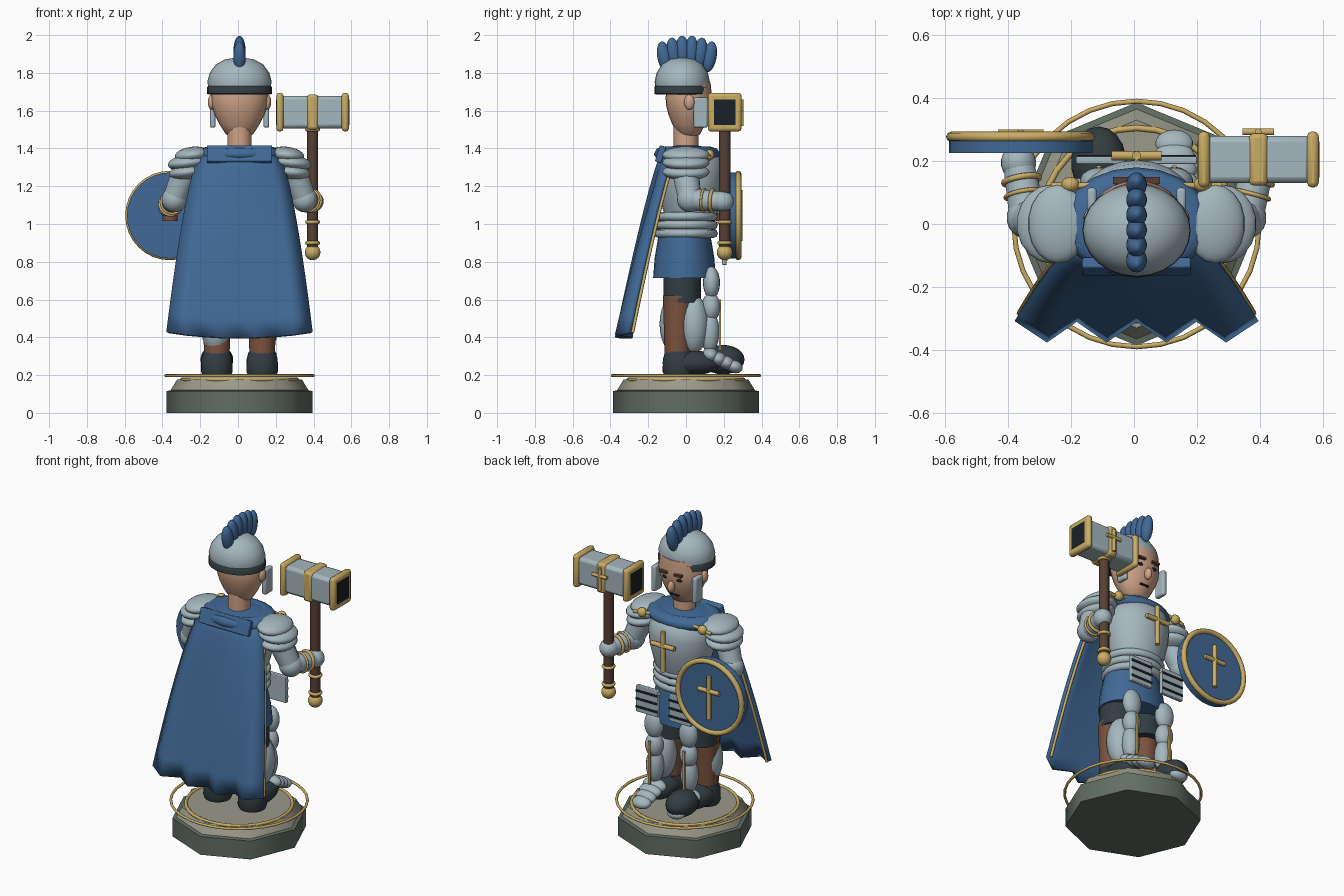
import bpy, bmesh, math
from mathutils import Vector

cube = bpy.data.objects.get("Cube")
if cube:
    bpy.data.objects.remove(cube)


def material(name, *rgb):
    m = bpy.data.materials.new(name)
    m.use_nodes = True
    m.diffuse_color = (*rgb, 1)
    m.node_tree.nodes["Principled BSDF"].inputs["Base Color"].default_value = (*rgb, 1)
    return m


STEEL = material("steel", .375, .475, .52)
BLUE = material("blue cloth", .052, .142, .305)
GOLD = material("gold", .60, .42, .13)
SKIN = material("skin", .63, .37, .245)
WOOD = material("dark wood", .10, .05, .033)
LEATHER = material("brown leather", .20, .085, .05)
DARK = material("dark boots", .032, .048, .054)
STONE = material("green stone", .12, .155, .125)
SAND = material("sand stone", .32, .32, .255)
BLACK = material("black", .01, .015, .02)
parts = []
MID = .008  # the figure's centre line


def done(name, mat, obj=None):
    obj = obj or bpy.context.object
    obj.name = name
    obj.location.x += MID
    obj.data.materials.append(mat)
    parts.append(obj)
    return obj


def ball(name, mat, loc, size, rot=(0, 0, 0)):
    bpy.ops.mesh.primitive_uv_sphere_add(segments=18, ring_count=12, location=loc, rotation=rot)
    bpy.context.object.scale = size
    return done(name, mat)


def box(name, mat, loc, size, bevel=0, rot=(0, 0, 0)):
    bpy.ops.mesh.primitive_cube_add(size=1, location=loc, rotation=rot)
    obj = bpy.context.object
    obj.scale = size
    bpy.ops.object.transform_apply(location=False, rotation=False, scale=True)
    if bevel:
        mod = obj.modifiers.new("soft edges", "BEVEL")
        mod.width, mod.segments = bevel, 2
    return done(name, mat)


def rod(name, mat, a, b, r1, r2=None, sides=14):
    a, b = Vector(a), Vector(b)
    bpy.ops.mesh.primitive_cone_add(vertices=sides, radius1=r1, radius2=r1 if r2 is None else r2,
                                    depth=(b - a).length, location=(a + b) / 2,
                                    rotation=(b - a).to_track_quat("Z", "Y").to_euler())
    return done(name, mat)


def ring(name, mat, loc, major, minor, axis=(0, 0, 1), scale=(1, 1, 1), sides=32):
    bpy.ops.mesh.primitive_torus_add(major_segments=sides, minor_segments=8, location=loc,
                                     major_radius=major, minor_radius=minor,
                                     rotation=Vector(axis).to_track_quat("Z", "Y").to_euler())
    bpy.context.object.scale = scale
    return done(name, mat)


def from_bmesh(name, mat, bm, loc=(0, 0, 0)):
    mesh = bpy.data.meshes.new(name)
    bm.to_mesh(mesh)
    bm.free()
    obj = bpy.data.objects.new(name, mesh)
    obj.location = loc
    bpy.context.collection.objects.link(obj)
    return done(name, mat, obj)


def lathe(name, mat, profile, sx=1, sy=1, loc=(0, 0, 0), sides=24):
    """Spin a (radius, height) profile around z; sides are stretched by sx, sy."""
    bm = bmesh.new()
    loops = [[bm.verts.new((sx * r * math.cos(2 * math.pi * i / sides),
                            sy * r * math.sin(2 * math.pi * i / sides), z))
              for i in range(sides)] for r, z in profile]
    for low, high in zip(loops, loops[1:]):
        for i in range(sides):
            j = (i + 1) % sides
            bm.faces.new((low[i], low[j], high[j], high[i]))
    bm.faces.new(loops[0][::-1])
    bm.faces.new(loops[-1])
    return from_bmesh(name, mat, bm, loc)


def cross(name, x, y, z, height, half, r):
    rod(name + "_upright", GOLD, (x, y, z - height * .65), (x, y, z + height * .35), r, sides=8)
    rod(name + "_bar", GOLD, (x - half, y, z), (x + half, y, z), r, sides=8)


# Plinth
lathe("plinth", STONE, [(.386, 0), (.386, .115), (.365, .12)], sides=8)
lathe("plinth_top", SAND, [(.365, .12), (.33, .178)], sides=8)
ring("inner_rim", GOLD, (0, 0, .177), .305, .01)
ring("outer_hoop", GOLD, (0, 0, .197), .39, .008)

# Legs
for side, x, guard_y in (("left", .12, .04), ("right", -.12, -.06)):
    ball(side + "_boot", DARK, (x, .03, .265), (.083, .155, .066))
    lathe(side + "_heel", DARK, [(.076, .2), (.084, .22), (.082, .285), (.07, .325)],
          loc=(x, -.04, 0))
    rod(side + "_leg", LEATHER, (x, -.045, .29), (x, -.04, .62), .068, .082)
    rod(side + "_shorts", DARK, (x * .85, -.02, .585), (x * .85, -.02, .76), .1)
    ball(side + "_calf_guard", STEEL, (x * 1.05, guard_y, .47), (.082, .08, .155))
    ball(side + "_thigh_plate", STEEL, (x, .135, .69), (.06, .045, .085))
    ball(side + "_knee", STEEL, (x, .132, .56), (.055, .05, .075))
    ball(side + "_shin", STEEL, (x, .125, .43), (.052, .052, .11))
    box(side + "_shin_strip", GOLD, (x, .18, .465), (.014, .012, .27))
    for i in range(4):
        ball(side + "_toe_plate", STEEL, (x, .13 + .042 * i, .305 - .02 * i),
             (.078 - .006 * i, .045, .04 - .002 * i), (-.35, 0, 0))
    # Skirt plates with dark slits
    box(side + "_tasset", STEEL, (x * .95, .203, .865), (.155, .024, .165), .004)
    for i in range(3):
        box(side + "_tasset_slit", BLACK, (x * .95, .2145, .915 - .05 * i), (.15, .008, .014))
    ball(side + "_tasset_stud", GOLD, (x * .35, .2, .925), (.012, .012, .012))

# Rounded toe on the boot that steps forward
ball("right_toe", DARK, (-.12, .195, .282), (.088, .115, .078))

# Body
lathe("skirt", BLUE, [(.21, .715), (.2, .82), (.17, .96)], 1, .79, (0, -.008, 0))
rod("waist", BLACK, (0, 0, .93), (0, 0, 1.06), .155)
for z in (.95, .995, 1.04):
    ring("waist_band", STEEL, (0, 0, z), .145, .024, scale=(1.12, 1, 1))
lathe("breastplate", STEEL, [(.14, 1.02), (.165, 1.08), (.19, 1.18), (.198, 1.27),
                             (.185, 1.34), (.14, 1.38), (.06, 1.39)], 1.02, .9, (0, .025, 0))
cross("chest_cross", 0, .217, 1.245, .25, .08, .015)
ring("scarf", BLUE, (0, .005, 1.37), .125, .05, scale=(1.35, 1, .8), sides=20)
lathe("collar", BLUE, [(.15, 1.34), (.13, 1.4), (.06, 1.415)], 1.35, 1, (0, .005, 0))
rod("neck", SKIN, (0, 0, 1.36), (0, 0, 1.54), .065)

# Head and face
lathe("head", SKIN, [(.035, 1.455), (.072, 1.475), (.105, 1.525), (.132, 1.58), (.147, 1.63),
                     (.15, 1.67), (.14, 1.75)], 1, .82, (0, .015, 0))
ball("nose", SKIN, (0, .135, 1.585), (.02, .026, .036))
box("mouth", BLACK, (0, .1, 1.525), (.06, .015, .009))
for s in (-1, 1):
    ball("ear", SKIN, (s * .148, .018, 1.645), (.02, .028, .04))
    ball("eye", BLACK, (s * .05, .127, 1.635), (.018, .01, .01))
    box("eyebrow", WOOD, (s * .05, .138, 1.67), (.05, .022, .013))
    box("cheek_guard", STEEL, (s * .142, .078, 1.59), (.03, .075, .16), .01)

# Helmet and feather crest
lathe("helmet_band", DARK, [(.16, 1.685), (.172, 1.69), (.172, 1.725), (.16, 1.735)],
      1, .86, (0, -.02, 0))
lathe("helmet", STEEL, [(.165, 1.72), (.17, 1.755), (.158, 1.8), (.125, 1.845),
                        (.075, 1.872), (.01, 1.882)], 1, .86, (0, -.02, 0))
for i in range(6):
    t = (i - 2.5) / 2.5
    ball("crest_feather", BLUE, (0, .005 + .12 * t, 1.915 - .03 * t * t),
         (.033, .037, .083), (-.18 * t, 0, 0))

# Arms and shoulders
for side, s, hand in (("left", 1, Vector((.39, .195, 1.12))),
                      ("right", -1, Vector((-.375, .195, 1.09)))):
    elbow = Vector((s * .345, .02, 1.13))
    rod(side + "_upper_arm", STEEL, (s * .27, -.01, 1.32), elbow, .075, .062)
    ball(side + "_elbow", STEEL, elbow, (.068, .068, .068))
    rod(side + "_forearm", STEEL, elbow, hand, .06, .05)
    ball(side + "_hand", STEEL, hand, (.056, .058, .056))
    ring(side + "_wrist_band", GOLD, elbow.lerp(hand, .68), .056, .01, hand - elbow)
    ring(side + "_forearm_band", GOLD, elbow.lerp(hand, .42), .059, .007, hand - elbow)
    for dx, z, w in ((.25, 1.365, .095), (.27, 1.325, .112), (.275, 1.275, .1)):
        ball(side + "_pauldron", STEEL, (s * dx, 0, z), (w, .125, .044), (0, s * .12, 0))
    ball(side + "_clasp", GOLD, (s * .21, .125, 1.365), (.029, .025, .029))
    rod(side + "_clasp_bar", GOLD, (s * .15, .122, 1.375), (s * .27, .122, 1.355), .01, sides=8)

# War hammer
hx, hy = .387, .205
rod("hammer_handle", WOOD, (hx, hy, .86), (hx, hy, 1.53), .03)
ball("hammer_pommel", GOLD, (hx, hy, .85), (.042, .042, .042))
for z in (.9, 1.01, 1.5):
    ring("handle_ring", GOLD, (hx, hy, z), .03, .01)
box("hammer_head", STEEL, (hx, hy, 1.592), (.34, .15, .172), .02)
box("hammer_band", GOLD, (hx, hy, 1.592), (.06, .166, .188), .015)
for s in (-1, 1):
    box("hammer_collar", GOLD, (hx + s * .173, hy, 1.592), (.038, .178, .205), .016)
    box("hammer_face", BLACK, (hx + s * .186, hy, 1.592), (.016, .115, .135))
cross("hammer_cross", hx, hy + .088, 1.61, .14, .05, .011)

# Shield
sx, sz = -.368, 1.045
rod("shield", BLUE, (sx, .225, sz), (sx, .278, sz), .228, sides=32)
ring("shield_rim", GOLD, (sx, .277, sz), .221, .016, (0, 1, 0))
cross("shield_cross", sx, .286, sz + .04, .27, .072, .014)
rod("shield_grip", LEATHER, (sx, .2, sz - .03), (sx, .2, sz + .07), .04)


# Cape with deepening folds
def cape_point(u, v):
    w = .185 + .195 * v ** .6
    y = -.115 - .215 * v ** .8 + .033 * v * math.cos(4 * math.pi * u) + .06 * u * u * (1 - v)
    return Vector((u * w, y, 1.395 - .97 * v - .03 * (1 - u * u) * v))


bm = bmesh.new()
rows = [[bm.verts.new(cape_point(c / 4 - 1, r / 10)) for c in range(9)] for r in range(11)]
for a, b in zip(rows, rows[1:]):
    for c in range(8):
        bm.faces.new((a[c], b[c], b[c + 1], a[c + 1]))
cape = from_bmesh("cape", BLUE, bm)
solid = cape.modifiers.new("thickness", "SOLIDIFY")
solid.thickness, solid.offset = .028, 0
box("cape_roll", BLUE, (0, -.135, 1.37), (.345, .035, .09), .006, (-.3, 0, 0))

# Gold edging inside both sides of the cape
for u in (-1, 1):
    curve = bpy.data.curves.new("cape_trim", "CURVE")
    curve.dimensions = "3D"
    curve.bevel_depth, curve.bevel_resolution = .009, 1
    line = curve.splines.new("POLY")
    line.points.add(10)
    for i, p in enumerate(line.points):
        p.co = (*(cape_point(u, i / 10) + Vector((-.008 * u, .014, 0))), 1)
    trim = bpy.data.objects.new("cape_trim", curve)
    bpy.context.collection.objects.link(trim)
    done("cape_trim", GOLD, trim)

# Smooth rounded parts, keep hard edges; the cape is soft all over
bpy.ops.object.select_all(action="DESELECT")
for obj in parts:
    obj.select_set(obj.type == "MESH" and obj != cape)
bpy.context.view_layer.objects.active = parts[0]
bpy.ops.object.shade_smooth_by_angle(angle=math.radians(50))
cape.data.shade_smooth()
